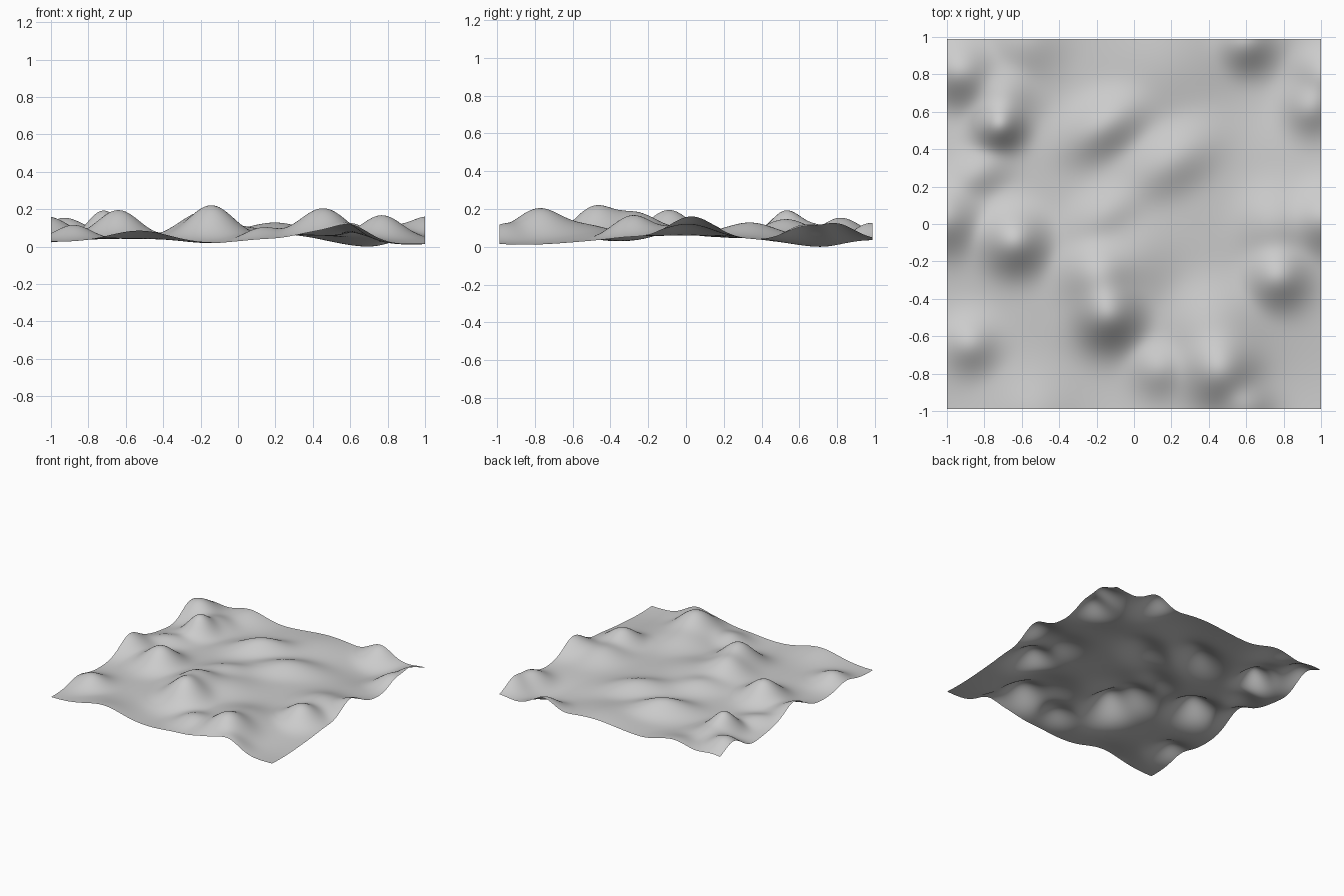
import bpy, bmesh, math

# Round hills: x, y, height, radius
HILLS = [
    (-0.14, -0.48, 0.178, 0.12),   # tall ridge, south end
    (-0.19, -0.27, 0.135, 0.13),   # tall ridge, north end
    (0.00, -0.16, 0.06, 0.17),     # shoulder of the tall ridge
    (0.46, -0.78, 0.165, 0.13),    # south hill
    (0.42, -0.56, 0.08, 0.17),
    (0.13, -0.77, 0.07, 0.10),
    (0.60, -0.97, 0.085, 0.10),
    (-0.64, -0.09, 0.155, 0.115),  # west hill
    (-0.72, 0.53, 0.15, 0.087),    # pointed north west hill
    (-0.70, 0.68, 0.075, 0.11),
    (0.77, -0.28, 0.128, 0.11),    # east hill
    (0.75, 0.00, 0.08, 0.14),
    (-0.88, -0.64, 0.08, 0.095),   # south west knoll
    (-0.93, 0.81, 0.12, 0.115),    # north west corner hill
    (0.60, 0.97, 0.10, 0.10),      # north rim
    (-0.58, 0.98, 0.06, 0.13),
    (0.15, 0.85, 0.045, 0.20),
    (0.94, 0.63, 0.09, 0.095),     # north east knoll
    (1.02, 0.79, 0.095, 0.10),
    (-0.52, -1.02, 0.05, 0.15),    # south rim
    (0.10, 0.05, 0.025, 0.42),     # broad central swell
]
HILLS += [(side * 1.02, 0.03, 0.12, 0.12) for side in (-1, 1)]  # side rims
# Slanting ridges: x, y, height, length; all run north east
RIDGES = [(-0.16, 0.53, 0.105, 0.17), (-0.16, 0.05, 0.065, 0.16),
          (0.20, 0.34, 0.085, 0.19), (-0.84, 0.27, 0.05, 0.13)]
# Hollows: x, y, depth, radius
HOLLOWS = [(0.70, 0.72, 0.045, 0.18), (0.90, -0.85, 0.03, 0.25),
           (-0.15, -0.85, 0.025, 0.20), (-1.0, 0.62, 0.03, 0.12),
           (-0.95, -0.95, 0.015, 0.18), (-0.95, -0.35, 0.012, 0.15)]
BLEND = 1.8
SLANT = math.radians(33)


def bump(x, y, cx, cy, h, a, b, rot=0.0):
    c, s = math.cos(rot), math.sin(rot)
    u = ((x - cx) * c + (y - cy) * s) / a
    v = ((y - cy) * c - (x - cx) * s) / b
    return h * math.exp(-0.5 * (u * u + v * v))


def height(x, y):
    # blend hills softly so that peaks keep their own height
    total = sum(bump(x, y, cx, cy, h, r, r) ** BLEND for cx, cy, h, r in HILLS)
    total += sum(bump(x, y, cx, cy, h, r, r * 0.62, SLANT) ** BLEND
                 for cx, cy, h, r in RIDGES)
    dip = sum(bump(x, y, cx, cy, d, r, r) for cx, cy, d, r in HOLLOWS)
    return total ** (1 / BLEND) - dip


# Terrain sheet
mesh = bpy.data.meshes.new("terrain")
bm = bmesh.new()
bmesh.ops.create_grid(bm, x_segments=120, y_segments=120, size=1.0)
for v in bm.verts:
    v.co.y *= 0.988
    v.co.z = height(v.co.x, v.co.y)
low = min(v.co.z for v in bm.verts)
for v in bm.verts:
    v.co.z -= low
for f in bm.faces:
    f.smooth = True
bm.to_mesh(mesh)
bm.free()

grey = bpy.data.materials.new("light grey")
grey.diffuse_color = (0.6, 0.6, 0.6, 1)
mesh.materials.append(grey)
terrain = bpy.data.objects.new("terrain", mesh)
bpy.context.collection.objects.link(terrain)
